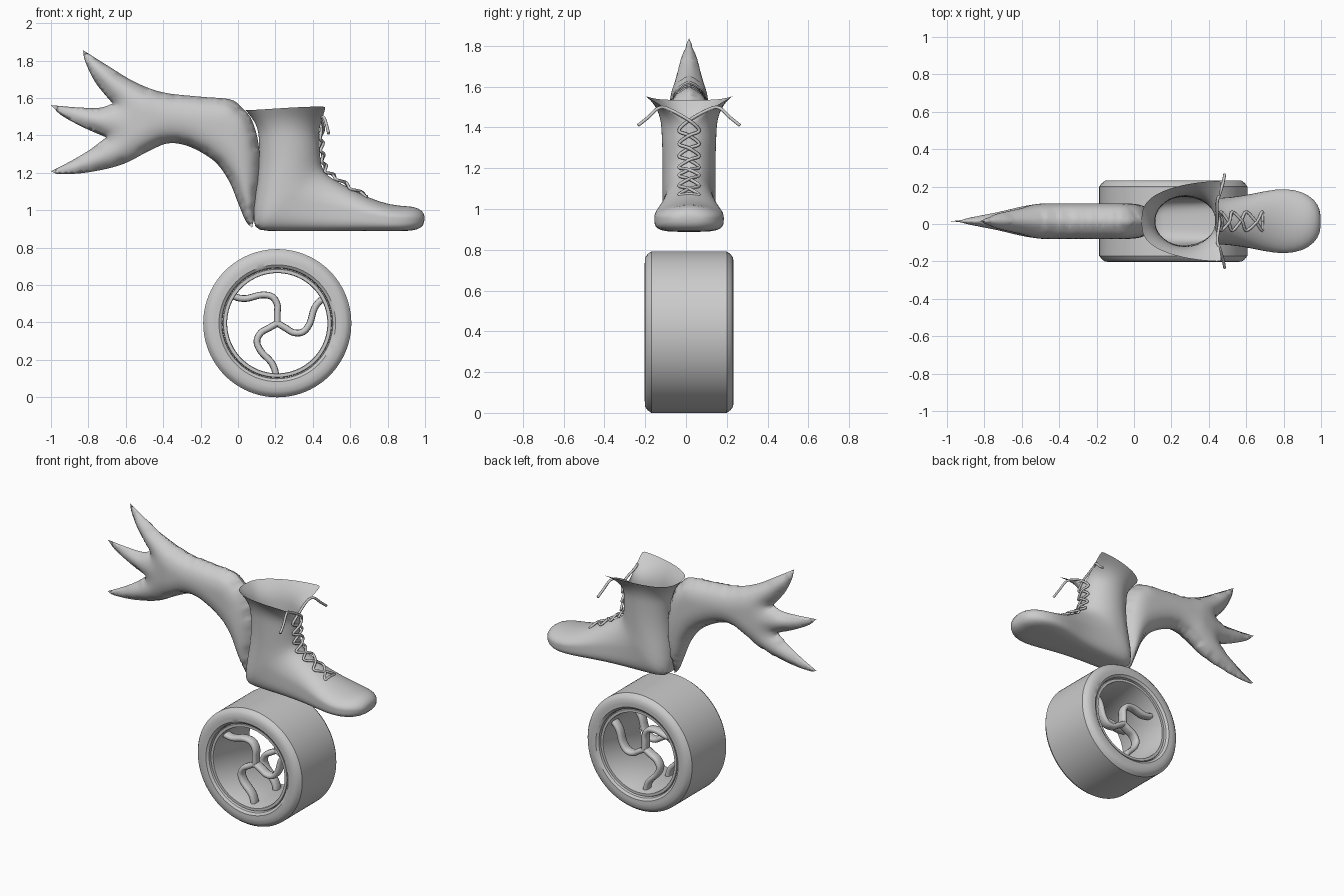
import bpy, bmesh, math
from mathutils import Vector, Matrix, kdtree, geometry

if "Cube" in bpy.data.objects:
    bpy.data.objects.remove(bpy.data.objects["Cube"])

YC = 0.015          # centre plane of the model
N = 48              # points around each boot section


def catmull(pts, n):
    """Smooth open curve through the given points."""
    p = [Vector(q) for q in pts]
    p = [p[0] * 2 - p[1]] + p + [p[-1] * 2 - p[-2]]
    out = []
    for i in range(1, len(p) - 2):
        a, b, c, d = p[i - 1:i + 3]
        for k in range(n):
            t = k / n
            out.append(0.5 * (2 * b + (c - a) * t + (2 * a - 5 * b + 4 * c - d) * t * t
                              + (3 * b - a - 3 * c + d) * t ** 3))
    return out + [p[-2]]


def finish(bm, name, angle=40):
    bmesh.ops.recalc_face_normals(bm, faces=bm.faces)
    me = bpy.data.meshes.new(name)
    bm.to_mesh(me)
    bm.free()
    ob = bpy.data.objects.new(name, me)
    bpy.context.collection.objects.link(ob)
    bpy.ops.object.select_all(action='DESELECT')
    ob.select_set(True)
    bpy.context.view_layer.objects.active = ob
    bpy.ops.object.shade_smooth_by_angle(angle=math.radians(angle))
    return ob


def loft(bm, rings, cap_start=False, cap_end=False, loop=False):
    """Skin a list of closed rings."""
    vs = [[bm.verts.new(p) for p in r] for r in rings]
    pairs = list(zip(vs, vs[1:])) + ([(vs[-1], vs[0])] if loop else [])
    for r, s in pairs:
        for k in range(len(r)):
            j = (k + 1) % len(r)
            bm.faces.new((r[k], r[j], s[j], s[k]))
    if cap_start:
        bm.faces.new(vs[0])
    if cap_end:
        bm.faces.new(vs[-1])


def spow(v, e):
    return math.copysign(abs(v) ** e, v)


# ---------- wheel ----------
WHEEL = Vector((0.21, YC, 0.396))


def lathe(name, half):
    """Revolve a mirrored (radius, offset) profile about the wheel axle."""
    prof = half + [(r, -y) for r, y in reversed(half)]
    bm = bmesh.new()
    rings = []
    for i in range(96):
        a = 2 * math.pi * i / 96
        rings.append([WHEEL + Vector((r * math.cos(a), y, r * math.sin(a))) for r, y in prof])
    loft(bm, rings, loop=True)
    return finish(bm, name, 35)


lathe("tyre", [(0.293, 0.19), (0.297, 0.205), (0.312, 0.2165), (0.335, 0.2175),
               (0.365, 0.2165), (0.383, 0.203), (0.396, 0.185)])
lathe("wheel_rim", [(0.268, 0.19), (0.271, 0.197), (0.288, 0.197), (0.292, 0.19)])

# curved spokes, one set of three on each side
path = catmull([(0, -0.01), (0, 0.05), (0, 0.10), (-0.028, 0.142), (-0.085, 0.151),
                (-0.16, 0.133), (-0.205, 0.135), (-0.238, 0.147)], 5)
for side, y in (("front", -0.12), ("back", 0.12)):
    bm = bmesh.new()
    for k in range(3):
        rot = Matrix.Rotation(2 * math.pi * k / 3, 4, 'Y')
        rings = []
        for i, p in enumerate(path):
            t = (path[min(i + 1, len(path) - 1)] - path[max(i - 1, 0)]).normalized()
            ring = []
            for j in range(12):
                a = 2 * math.pi * j / 12
                u, v = 0.018 * spow(math.cos(a), 0.7), 0.032 * spow(math.sin(a), 0.7)
                q = Vector((p.x - t.y * u, y + v, p.y + t.x * u))
                ring.append(WHEEL + rot @ q)
            rings.append(ring)
        loft(bm, rings, True, True)
    finish(bm, side + "_spokes", 60)

# ---------- boot ----------
# sections: sole/back point, instep/front point, half width, squareness of the sole side
SECTIONS = [
    ((0.996, 0.935), (1.0, 0.965), 0.04, 0.9), ((0.982, 0.905), (0.988, 0.998), 0.09, 0.8),
    ((0.935, 0.89), (0.94, 1.022), 0.14, 0.6), ((0.86, 0.888), (0.86, 1.022), 0.17, 0.5),
    ((0.76, 0.888), (0.76, 1.042), 0.174, 0.5), ((0.62, 0.888), (0.65, 1.09), 0.146, 0.5),
    ((0.48, 0.888), (0.545, 1.145), 0.124, 0.5), ((0.30, 0.888), (0.475, 1.185), 0.122, 0.55),
    ((0.14, 0.888), (0.45, 1.225), 0.128, 0.6), ((0.083, 0.90), (0.443, 1.255), 0.132, 0.7),
    ((0.08, 1.0), (0.44, 1.285), 0.13, 0.85), ((0.105, 1.16), (0.438, 1.325), 0.13, 1),
    ((0.115, 1.28), (0.437, 1.35), 0.132, 1), ((0.112, 1.38), (0.435, 1.385), 0.135, 1)]
rings = []
for b, t, w, e in SECTIONS:
    b, t = Vector((b[0], YC, b[1])), Vector((t[0], YC, t[1]))
    ring = []
    for k in range(N):
        a = 2 * math.pi * k / N
        c, s = math.cos(a), math.sin(a)
        f = e if c < 0 else 1
        ring.append((b + t) / 2 + (t - b) / 2 * spow(c, f) + Vector((0, w * spow(s, f), 0)))
    rings.append(ring)

# flared collar with a V notch at the front
rim = []
corner = math.radians(37.5)
for k in range(N):
    a = 2 * math.pi * k / N
    a = a - 2 * math.pi if a > math.pi else a
    sg, m = (1 if a >= 0 else -1), abs(a)
    if m <= corner:
        u = m / corner
        rim.append(Vector((0.43 + 0.04 * u, YC + sg * 0.215 * u, 1.425 + 0.13 * u)))
    else:
        u = (m - corner) / (math.pi - corner) * math.pi / 2
        rim.append(Vector((0.47 - 0.43 * math.sin(u) ** 1.1,
                           YC + sg * 0.215 * max(math.cos(u), 0) ** 0.7,
                           1.535 + 0.02 * math.cos(u) ** 3)))
base = rings[-1]
for t in (0.25, 0.5, 0.75, 1.0):
    row = []
    for p, q in zip(base, rim):
        v = p.lerp(q, t ** 2.2)
        v.z = p.z + (q.z - p.z) * t
        row.append(v)
    rings.append(row)
bm = bmesh.new()
loft(bm, rings, cap_start=True)
boot = finish(bm, "boot", 60)
sub = boot.modifiers.new("smooth", 'SUBSURF')
sub.levels = sub.render_levels = 1

# ---------- laces ----------
EYES = [(0.685, 1.07), (0.60, 1.115), (0.525, 1.165), (0.466, 1.205), (0.448, 1.26),
        (0.442, 1.32), (0.44, 1.385)]


def lace(name, pts):
    cu = bpy.data.curves.new(name, 'CURVE')
    cu.dimensions = '3D'
    cu.bevel_depth = 0.008
    cu.bevel_resolution = 2
    cu.use_fill_caps = True
    pts = catmull(pts, 5)
    sp = cu.splines.new('POLY')
    sp.points.add(len(pts) - 1)
    for q, p in zip(sp.points, pts):
        q.co = (*p, 1)
    bpy.context.collection.objects.link(bpy.data.objects.new(name, cu))


for name, s0 in (("left_lace", 1), ("right_lace", -1)):
    pts = [(0.687, YC, 1.075)]
    s = s0
    for i, (x, z) in enumerate(EYES):
        pts.append((x, YC + s * 0.05, z))
        if i < len(EYES) - 1:
            nx, nz = EYES[i + 1]
            pts.append(((x + nx) / 2 + 0.012 + 0.004 * s0, YC, (z + nz) / 2 + 0.008))
        s = -s
    # top crossing over the notch and the loose end
    pts += [(0.452 + 0.006 * s0, YC, 1.435), (0.445, YC + s * 0.10, 1.49),
            (0.46, YC + s * 0.15, 1.495), (0.475, YC + s * 0.20, 1.45),
            (0.485, YC + s * 0.25, 1.41)]
    lace(name, pts)

# ---------- wing ----------
# outline strokes between sharp corners: tips, notches and the seam on the boot
STROKES = [
    [(0.025, 1.545), (-0.04, 1.592), (-0.2, 1.607), (-0.4, 1.63), (-0.55, 1.685), (-0.7, 1.775), (-0.83, 1.857)],
    [(-0.83, 1.857), (-0.815, 1.79), (-0.76, 1.68), (-0.67, 1.57)],
    [(-0.67, 1.57), (-0.74, 1.548), (-0.86, 1.55), (-1.0, 1.562)],
    [(-1.0, 1.562), (-0.94, 1.505), (-0.82, 1.44), (-0.705, 1.39)],
    [(-0.705, 1.39), (-0.79, 1.325), (-0.89, 1.265), (-1.0, 1.208)],
    [(-1.0, 1.208), (-0.95, 1.193), (-0.8, 1.203), (-0.62, 1.245), (-0.47, 1.32), (-0.37, 1.358),
     (-0.26, 1.34), (-0.13, 1.265), (-0.05, 1.16), (0.0, 1.04), (0.04, 0.945), (0.075, 0.905)],
    [(0.075, 0.905), (0.095, 1.0), (0.113, 1.13), (0.117, 1.27), (0.103, 1.39), (0.07, 1.49), (0.025, 1.545)]]
outline = [p for st in STROKES for p in catmull(st, 10)[:-1]]
kd = kdtree.KDTree(len(outline))
for i, p in enumerate(outline):
    kd.insert((p.x, p.y, 0), i)
kd.balance()


def edge_dist(x, z):
    return kd.find((x, z, 0))[2]


STEP = 0.016
grid = [Vector((-1.0 + STEP * i, 0.9 + STEP * (j + 0.5 * (i % 2)))) for i in range(72) for j in range(61)]
grid = [p for p in grid if edge_dist(*p) > 0.009]
cdt = geometry.delaunay_2d_cdt(outline + grid, [], [list(range(len(outline)))], 1, 1e-5)
bm = bmesh.new()
for sg in (-1, 1):
    vs = []
    for p in cdt[0]:
        d = edge_dist(p.x, p.y)
        h = 0.095 * math.sqrt(1 - (1 - min(d / 0.13, 1)) ** 2)
        h *= min(1, max(0.3, (p.x + 1.1) / 0.6))
        vs.append(bm.verts.new((p.x, YC + sg * h, p.y)))
    for f in cdt[2]:
        bm.faces.new([vs[i] for i in f])
bmesh.ops.delete(bm, geom=[v for v in bm.verts if not v.link_faces], context='VERTS')
bmesh.ops.remove_doubles(bm, verts=bm.verts, dist=0.0005)
for _ in range(5):
    bmesh.ops.smooth_vert(bm, verts=bm.verts, factor=0.5, use_axis_y=True)
finish(bm, "wing", 180)
